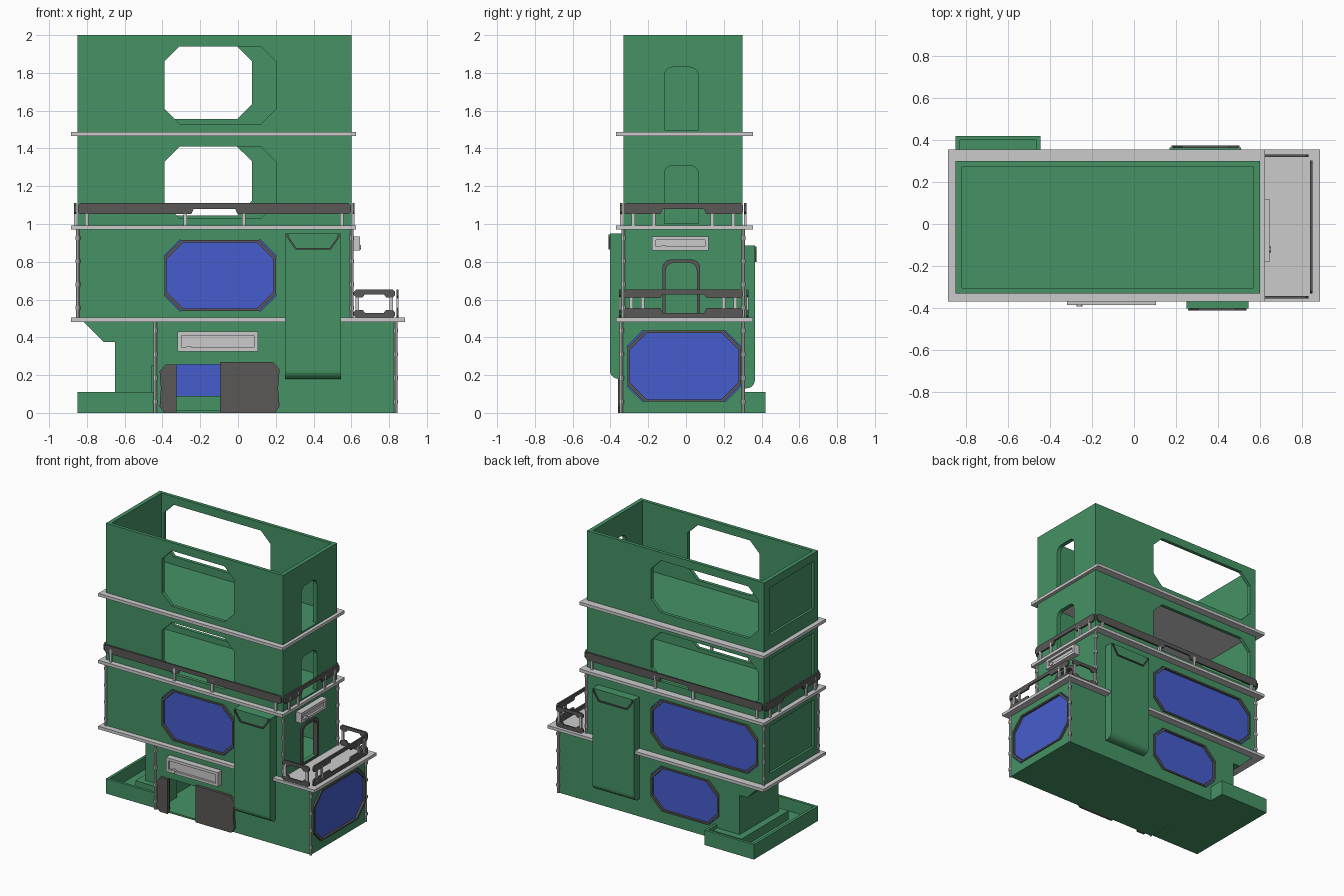
import bpy, bmesh, math

if "Cube" in bpy.data.objects:
    bpy.data.objects.remove(bpy.data.objects["Cube"])

def material(name, rgb):
    m = bpy.data.materials.new(name)
    m.diffuse_color = (*rgb, 1)
    m.use_nodes = True
    m.node_tree.nodes["Principled BSDF"].inputs["Base Color"].default_value = m.diffuse_color
    return m

GREEN = material("green_wall", (0.06, 0.29, 0.13))
BLUE = material("blue_glass", (0.06, 0.11, 0.61))
DARK = material("dark_metal", (0.1, 0.098, 0.095))

def place(axis, u, v, d):
    return {'x': (d, u, v), 'y': (u, d, v), 'z': (u, v, d)}[axis]

def finish(bm, name, mat):
    bmesh.ops.recalc_face_normals(bm, faces=bm.faces[:])
    me = bpy.data.meshes.new(name)
    bm.to_mesh(me)
    bm.free()
    ob = bpy.data.objects.new(name, me)
    bpy.context.collection.objects.link(ob)
    if mat:
        me.materials.append(mat)
    return ob

def prism(name, pts, axis, a, b, mat=None):
    """Extrude a flat outline along an axis from a to b."""
    bm = bmesh.new()
    lo, hi = ([bm.verts.new(place(axis, u, v, d)) for u, v in pts] for d in (a, b))
    bm.faces.new(lo)
    bm.faces.new(hi)
    for i in range(len(pts)):
        j = (i + 1) % len(pts)
        bm.faces.new((lo[i], lo[j], hi[j], hi[i]))
    return finish(bm, name, mat)

def ring(name, outer, inner, axis, a, b, mat=None):
    """Frame between two outlines with equal point counts."""
    bm = bmesh.new()
    loops = [[bm.verts.new(place(axis, u, v, d)) for u, v in pts]
             for pts, d in ((outer, a), (outer, b), (inner, b), (inner, a))]
    n = len(outer)
    for k in range(4):
        p, q = loops[k], loops[(k + 1) % 4]
        for i in range(n):
            j = (i + 1) % n
            bm.faces.new((p[i], p[j], q[j], q[i]))
    return finish(bm, name, mat)

def rect(u0, u1, v0, v1):
    return [(u0, v0), (u1, v0), (u1, v1), (u0, v1)]

def box(name, x0, x1, y0, y1, z0, z1, mat=None):
    return prism(name, rect(x0, x1, y0, y1), 'z', z0, z1, mat)

def octagon(u0, u1, v0, v1, c=0.08):
    return [(u0 + c, v0), (u1 - c, v0), (u1, v0 + c), (u1, v1 - c),
            (u1 - c, v1), (u0 + c, v1), (u0, v1 - c), (u0, v0 + c)]

def arch(u0, u1, v0, v1, r=0.045, n=5):
    pts = [(u0, v0), (u1, v0)]
    for cu, start in ((u1 - r, 0), (u0 + r, 90)):
        for i in range(n + 1):
            t = math.radians(start + 90 * i / n)
            pts.append((cu + r * math.cos(t), v1 - r + r * math.sin(t)))
    return pts

def cut(ob, *cutters):
    for c in cutters:
        c.hide_render = True
        m = ob.modifiers.new("cut", 'BOOLEAN')
        m.operation, m.solver, m.object = 'DIFFERENCE', 'EXACT', c
        bpy.context.view_layer.objects.active = ob
        bpy.ops.object.modifier_apply(modifier=m.name)
        bpy.data.objects.remove(c)

def window(name, axis, face, out, u0, u1, v0, v1):
    """Blue pane with a thin dark octagonal frame; out is the facing sign."""
    prism(name + "_glass", octagon(u0, u1, v0, v1), axis, face - out * 0.022, face - out * 0.008, BLUE)
    e = 0.012
    ring(name + "_frame", octagon(u0, u1, v0, v1, 0.09),
         octagon(u0 + e, u1 - e, v0 + e, v1 - e, 0.09), axis, face - out * 0.01, face + out * 0.008, DARK)

# Ground floor: L-shaped hollow room
ground = prism("ground_floor", [(-.65, -.155), (-.44, -.155), (-.44, -.34), (.835, -.34), (.835, .30), (-.65, .30)],
               'z', 0, .485, GREEN)
cut(ground,
    prism("c", [(-.62, -.125), (-.41, -.125), (-.41, -.31), (.805, -.31), (.805, .27), (-.62, .27)], 'z', .012, .6),
    prism("c", rect(-.34, -.08, .012, .255), 'y', -.4, -.28),
    prism("c", octagon(-.48, .075, .09, .42), 'y', .25, .4),
    prism("c", octagon(-.31, .29, .06, .435), 'x', .78, .9))
window("ground_back_window", 'y', .30, 1, -.48, .075, .09, .42)
window("ground_end_window", 'x', .835, 1, -.31, .29, .06, .435)

# Sliding doors at the entrance
prism("right_sliding_door", [(-.095, 0), (.195, 0), (.22, .035), (.212, .13), (.22, .23), (.185, .27), (-.095, .27)],
      'y', -.36, -.338, DARK)
prism("left_sliding_door", [(-.325, 0), (-.39, 0), (-.415, .035), (-.408, .13), (-.415, .22), (-.385, .255), (-.325, .255)],
      'y', -.36, -.338, DARK)

# Tray, low step and bracket under the overhang
tray = box("corner_tray", -.85, -.445, -.33, .42, 0, .11, GREEN)
cut(tray, box("c", -.83, -.465, -.31, .40, .02, .2))
box("tray_step", -.70, -.45, -.20, .35, .005, .085, GREEN)
box("side_box", -.46, -.43, -.31, -.19, .11, .25, GREEN)
prism("overhang_bracket", [(-.64, .375), (-.71, .375), (-.82, .485), (-.64, .485)], 'y', -.155, .30, GREEN)

# Upper floors: open-topped rooms with windows, door and recessed end panel
for name, z0, z1, front0, back0, top, door0, door1 in (
        ("second_floor", .50, .97, .54, .555, .915, .525, .80),
        ("third_floor", .99, 1.468, 1.03, 1.045, 1.41, 1.002, 1.31),
        ("fourth_floor", 1.485, 2.0, 1.53, 1.555, 1.94, 1.498, 1.83)):
    room = box(name, -.85, .60, -.33, .30, z0, z1, GREEN)
    cut(room,
        box("c", -.82, .57, -.305, .275, z0 + .012, z1 + .1),
        prism("c", octagon(-.39, .20, front0, top), 'y', -.4, -.28),
        prism("c", octagon(-.80, .075, back0, top), 'y', .25, .4),
        prism("c", arch(-.115, .065, door0, door1), 'x', .5, .7),
        prism("c", rect(-.28, .24, top - .35, top), 'x', -.9, -.832))
window("second_front_window", 'y', -.33, -1, -.39, .20, .54, .915)
window("second_back_window", 'y', .30, 1, -.80, .075, .555, .915)
ring("balcony_door_frame", arch(-.125, .075, .52, .812), arch(-.108, .058, .52, .795), 'x', .575, .61, DARK)

# Floor slabs
for name, x1, z in (("balcony_slab", .885, .482), ("middle_slab", .625, .97), ("upper_slab", .625, 1.465)):
    box(name, -.885, x1, -.37, .355, z, z + .022)

# Corner pipes with clamps
def pipe(x, y, z0, z1):
    for k, (a, b, r) in enumerate([(z0, z1, .009)] + [(z0 + (z1 - z0) * t, z0 + (z1 - z0) * t + .02, .013)
                                                    for t in (.1, .36, .62, .88)]):
        pts = [(x + r * math.cos(i * math.pi / 4), y + r * math.sin(i * math.pi / 4)) for i in range(8)]
        prism("corner_pipe" if k == 0 else "pipe_clamp", pts, 'z', a, b)

for x, y in ((-.438, -.342), (.835, -.342), (.835, .303)):
    pipe(x, y, 0, .485)
for x in (-.848, .602):
    for y in (-.332, .303):
        pipe(x, y, .5, .972)

# Railings: notched dark bands with grey posts
def band(name, axis, d, u0, u1, v_edge, v_notch, v_far, half):
    c, k = (u0 + u1) / 2, min(.012, (u1 - u0) * .1)
    s = 1 if v_far > v_edge else -1
    prism(name, [(u0, v_edge + s * k), (u0 + k, v_edge), (c - half - k, v_edge), (c - half, v_notch),
                 (c + half, v_notch), (c + half + k, v_edge), (u1 - k, v_edge), (u1, v_edge + s * k),
                 (u1, v_far - s * k), (u1 - k, v_far), (u0 + k, v_far), (u0, v_far - s * k)],
          axis, d - .006, d + .006, DARK)

def posts(axis, d, us, z0, z1):
    for u in us:
        prism("rail_post", rect(u - .009, u + .009, z0, z1), axis, d - .006, d + .006)

for y in (-.343, .314):
    band("upper_rail", 'y', y, -.848, .598, 1.052, 1.08, 1.11, .11)
    posts('y', y, (-.80, -.28, .03, .55), .985, 1.085)
for x in (-.862, .612):
    band("upper_end_rail", 'x', x, -.332, .303, 1.052, 1.08, 1.11, .11)
    posts('x', x, (-.28, -.17, .14, .25), .985, 1.085)

for y in (-.35, .325):
    band("balcony_side_rail", 'y', y, .612, .832, .612, .628, .652, .05)
    band("balcony_side_kick_rail", 'y', y, .612, .832, .545, .53, .504, .05)
    posts('y', y, (.632, .812), .535, .625)
band("balcony_end_rail", 'x', .845, -.33, .303, .608, .628, .652, .11)
band("balcony_end_kick_rail", 'x', .845, -.33, .303, .555, .53, .504, .11)
posts('x', .845, (-.29, -.23, .20, .26), .53, .635)

# Tall wall cabinets with rounded foot and dark lip
def cabinet(name, wall, out, x0, x1, z0, z1, depth):
    r = .045
    face = wall + out * depth
    prof = [(wall - out * .02, z1), (face, z1)]
    for i in range(6):
        t = math.pi / 2 * i / 5
        prof.append((face - out * r * (1 - math.cos(t)), z0 + r - r * math.sin(t)))
    prof.append((wall - out * .02, z0))
    prism(name, prof, 'x', x0, x1, GREEN)
    a, b, e = x0 + .008, x1 - .008, .009
    lip = [(a, z1 - .005), (a, z1 - .02), (a + .045, z1 - .085), (b - .045, z1 - .085), (b, z1 - .02), (b, z1 - .005),
           (b - e, z1 - .005), (b - e, z1 - .016), (b - .05, z1 - .085 + e), (a + .05, z1 - .085 + e),
           (a + e, z1 - .016), (a + e, z1 - .005)]
    prism(name + "_lip", lip, 'y', face - out * .004, face + out * .008, DARK)

cabinet("front_cabinet", -.33, -1, .25, .545, .18, .95, .073)
cabinet("back_cabinet", .30, 1, .17, .51, .13, .885, .065)

# Blank sign boxes: raised frame with recessed face and a small knob
def sign(name, axis, wall, out, u0, u1, v0, v1):
    e = .02
    ring(name + "_frame", rect(u0, u1, v0, v1), rect(u0 + e, u1 - e, v0 + e, v1 - e), axis, wall - out * .01, wall + out * .045)
    prism(name + "_face", rect(u0 + e, u1 - e, v0 + e, v1 - e), axis, wall - out * .01, wall + out * .03)
    prism(name + "_knob", octagon(u0 + .045, u0 + .075, v0 + .005, v0 + .03, .007), axis, wall, wall + out * .052)

sign("front_sign", 'y', -.34, -1, -.32, .105, .325, .43)
sign("balcony_sign", 'x', .60, 1, -.18, .12, .86, .935)
